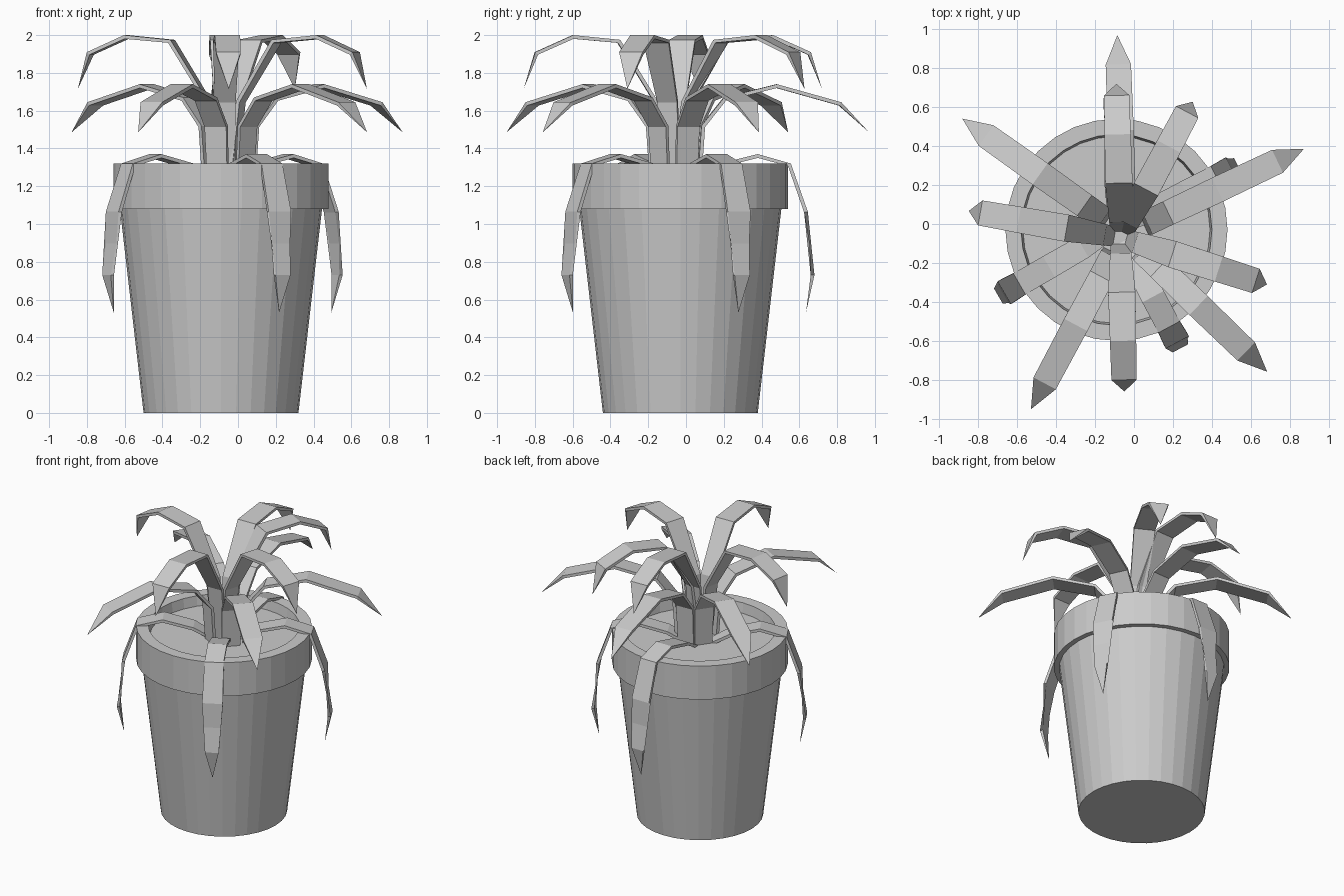
import bpy, bmesh
from math import cos, sin, radians, pi
from mathutils import Vector

if "Cube" in bpy.data.objects:
    bpy.data.objects.remove(bpy.data.objects["Cube"])


def make_object(name, bm):
    bmesh.ops.recalc_face_normals(bm, faces=bm.faces)
    mesh = bpy.data.meshes.new(name)
    bm.to_mesh(mesh)
    bm.free()
    ob = bpy.data.objects.new(name, mesh)
    bpy.context.collection.objects.link(ob)
    return ob


def lathe(name, profile, centre, sides=32):
    """Spin (radius, z) points round a vertical axis and cap both ends."""
    bm = bmesh.new()
    rings = [[bm.verts.new((centre[0] + r * cos(2 * pi * i / sides),
                            centre[1] + r * sin(2 * pi * i / sides), z))
              for i in range(sides)] for r, z in profile]
    for a, b in zip(rings, rings[1:]):
        for i in range(sides):
            j = (i + 1) % sides
            bm.faces.new((a[i], a[j], b[j], b[i]))
    bm.faces.new(rings[0])
    bm.faces.new(rings[-1])
    return make_object(name, bm)


def leaf(name, centre, angle, profile, thick=0.02):
    """Folded strap leaf: (reach, z, width) stations, ending in a point."""
    a = radians(angle)
    out, side = Vector((cos(a), sin(a), 0)), Vector((-sin(a), cos(a), 0))
    up = Vector((0, 0, 1))
    origin = Vector((*centre, 0))
    bm = bmesh.new()
    pts = [out * r + up * z for r, z, w in profile]
    rings = []
    for i, (r, z, w) in enumerate(profile[:-1]):
        # the underside is offset along the local bend normal
        tangent = (pts[i + 1] - pts[max(i - 1, 0)]).normalized()
        normal = side.cross(tangent)
        if normal.dot(up) > 0:
            normal = -normal
        p = origin + pts[i]
        q = p + normal * thick
        rings.append([bm.verts.new(v) for v in
                      (p - side * w / 2, p + side * w / 2,
                       q + side * w / 2, q - side * w / 2)])
    for a4, b4 in zip(rings, rings[1:]):
        for i in range(4):
            j = (i + 1) % 4
            bm.faces.new((a4[i], a4[j], b4[j], b4[i]))
    tip = bm.verts.new(origin + pts[-1])
    for i in range(4):
        bm.faces.new((rings[-1][i], rings[-1][(i + 1) % 4], tip))
    bm.faces.new(rings[0])
    return make_object(name, bm)


# Tapered pot with an overhanging rim, and soil closing the top
POT = (-0.09, -0.03)
lathe("pot", [(0.41, 0), (0.535, 1.08), (0.57, 1.08), (0.57, 1.32),
              (0.49, 1.32), (0.48, 1.25)], POT)

# Three tiers of leaves: centre, angles, profile
TIERS = {
    "drooping_leaf": ((-0.09, -0.02), (27, 90, 210, 298),
                      [(0.06, 1.24, 0.09), (0.20, 1.32, 0.12), (0.40, 1.37, 0.125),
                       (0.575, 1.32, 0.125), (0.665, 1.065, 0.135),
                       (0.68, 0.73, 0.09), (0.655, 0.53, 0)]),
    "spreading_leaf": ((-0.05, -0.05), (25.3, 92, 144.6, 242, 316),
                       [(0.11, 1.24, 0.12), (0.13, 1.52, 0.13), (0.25, 1.67, 0.13),
                        (0.53, 1.74, 0.135), (0.87, 1.645, 0.13), (1.02, 1.485, 0)]),
    "upright_leaf": ((-0.07, -0.07), (-17.7, 62, 91.5, 170, 271.5),
                     [(0.03, 1.24, 0.10), (0.08, 1.65, 0.11), (0.28, 1.975, 0.14),
                      (0.53, 2.0, 0.135), (0.73, 1.91, 0.13), (0.79, 1.715, 0)]),
}
for name, (centre, angles, profile) in TIERS.items():
    for n, angle in enumerate(angles, 1):
        leaf(f"{name}_{n}", centre, angle, profile)
